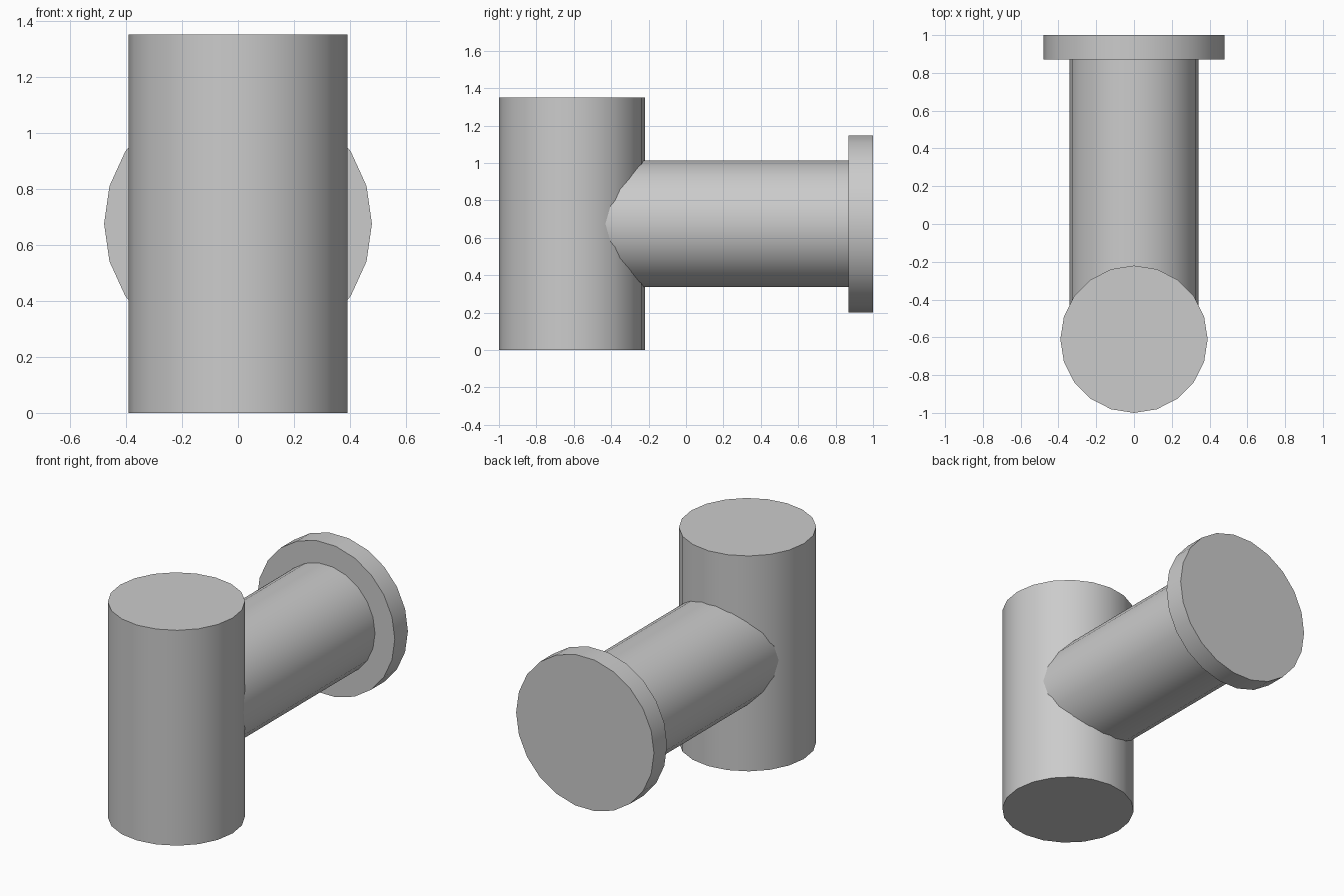
import bpy
from math import radians, pi

if "Cube" in bpy.data.objects:
    bpy.data.objects.remove(bpy.data.objects["Cube"])

AXIS_Z = 0.675
POST_Y = -0.61


def cylinder(name, sides, radius, length, location, rotation=(0, 0, 0)):
    bpy.ops.mesh.primitive_cylinder_add(vertices=sides, radius=radius, depth=length,
                                        location=location, rotation=rotation)
    obj = bpy.context.object
    obj.name = name
    bpy.ops.object.shade_smooth_by_angle(angle=radians(30))
    return obj


def along_y(name, radius, y0, y1):
    # Horizontal cylinder with a vertex on each side of the x axis
    return cylinder(name, 22, radius, y1 - y0, (0, (y0 + y1) / 2, AXIS_Z),
                    (pi / 2, pi / 2, 0))


# Upright main pipe
cylinder("upright_pipe", 20, 0.39, 1.35, (0, POST_Y, AXIS_Z))

# Branch pipe, starting inside the upright one
along_y("branch_pipe", 0.341, POST_Y, 0.875)

# Wide flange closing the branch
along_y("end_flange", 0.478, 0.87, 1.0)
